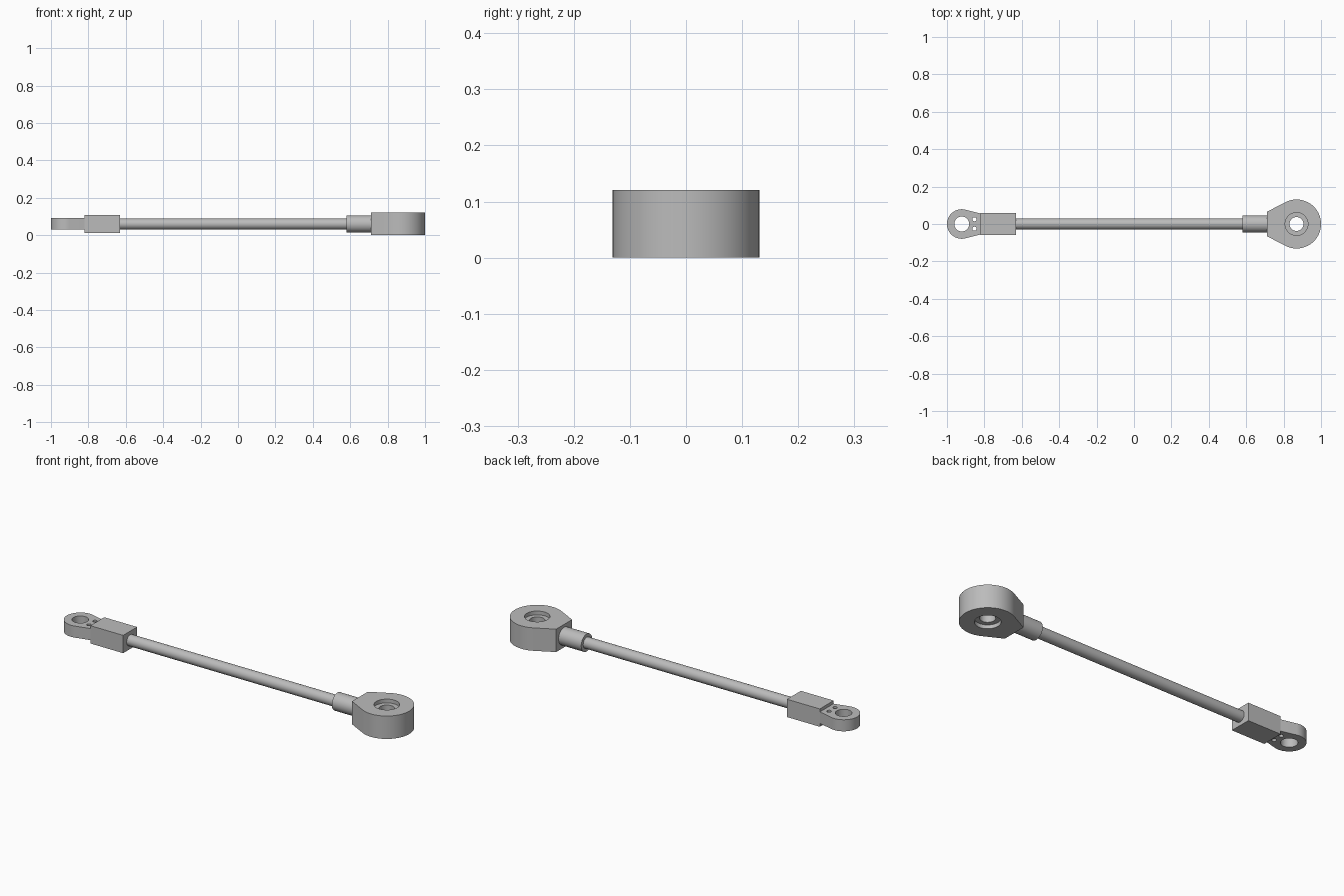
import bpy, bmesh, math

if "Cube" in bpy.data.objects:
    bpy.data.objects.remove(bpy.data.objects["Cube"], do_unlink=True)

AXIS_Z = 0.06

steel = bpy.data.materials.new("plain grey steel")
steel.use_nodes = True
grey = (0.5, 0.5, 0.5, 1)
steel.diffuse_color = grey
steel.node_tree.nodes["Principled BSDF"].inputs["Base Color"].default_value = grey


def finish(obj, name):
    obj.name = obj.data.name = name
    obj.data.materials.clear()
    obj.data.materials.append(steel)
    bpy.ops.object.select_all(action='DESELECT')
    bpy.context.view_layer.objects.active = obj
    obj.select_set(True)
    bpy.ops.object.shade_smooth_by_angle(angle=math.radians(30))


def arc(cx, cy, r, start=0, sweep=2 * math.pi, n=48):
    closed = abs(sweep) > 6.28
    steps = n if closed else n - 1
    return [(cx + r * math.cos(start + sweep * i / steps),
             cy + r * math.sin(start + sweep * i / steps)) for i in range(n)]


def teardrop(cx, r, end_x, half):
    """Round eye whose sides run tangentially to a flat end."""
    dx = end_x - cx
    side = 1 if dx > 0 else -1
    d = math.hypot(dx, half)
    t = math.atan2(half, abs(dx)) + math.acos(r / d)
    eye = arc(0, 0, r, t, 2 * math.pi - 2 * t)
    pts = [(abs(dx), half)] + eye + [(abs(dx), -half)]
    return [(cx + side * x, y) for x, y in pts]


def plate(name, outline, holes, z0, z1):
    """Flat plate with through holes, welded into one mesh."""
    curve = bpy.data.curves.new(name, 'CURVE')
    curve.dimensions = '2D'
    curve.fill_mode = 'BOTH'
    curve.extrude = (z1 - z0) / 2
    for loop in [outline] + holes:
        spline = curve.splines.new('POLY')
        spline.points.add(len(loop) - 1)
        for p, (x, y) in zip(spline.points, loop):
            p.co = (x, y, 0, 1)
        spline.use_cyclic_u = True
    obj = bpy.data.objects.new(name, curve)
    obj.location.z = (z0 + z1) / 2
    bpy.context.collection.objects.link(obj)
    bpy.ops.object.select_all(action='DESELECT')
    bpy.context.view_layer.objects.active = obj
    obj.select_set(True)
    bpy.ops.object.convert(target='MESH')
    obj = bpy.context.object
    bm = bmesh.new()
    bm.from_mesh(obj.data)
    bmesh.ops.remove_doubles(bm, verts=bm.verts, dist=1e-5)
    bmesh.ops.recalc_face_normals(bm, faces=bm.faces)
    bm.to_mesh(obj.data)
    bm.free()
    finish(obj, name)


def bar(name, x0, x1, r):
    """Round bar along x."""
    bpy.ops.mesh.primitive_cylinder_add(
        vertices=48, radius=r, depth=x1 - x0,
        location=((x0 + x1) / 2, 0, AXIS_Z), rotation=(0, math.pi / 2, 0))
    finish(bpy.context.object, name)


# Rod and collar
bar("rod", -0.64, 0.60, 0.029)
bar("collar", 0.58, 0.72, 0.046)

# Large eye with a recessed bearing ring
BIG_X = 0.869
plate("large_eye", teardrop(BIG_X, 0.131, 0.712, 0.066),
      [arc(BIG_X, 0, 0.061)], 0, 0.121)
plate("bearing_ring", arc(BIG_X, 0, 0.061), [arc(BIG_X, 0, 0.037)], 0.02, 0.101)

# Square block
bpy.ops.mesh.primitive_cube_add(size=1, location=(-0.726, 0, AXIS_Z))
block = bpy.context.object
block.scale = (0.192, 0.116, 0.094)
bpy.ops.object.transform_apply(location=False, rotation=False, scale=True)
finish(block, "square_block")

# Small eye with a pin hole and two little bolt holes
SMALL_X = -0.921
bolts = [arc(-0.853, s * 0.025, 0.011, n=24) for s in (-1, 1)]
plate("small_eye", teardrop(SMALL_X, 0.079, -0.815, 0.055),
      [arc(SMALL_X, 0, 0.04)] + bolts, 0.03, 0.091)
